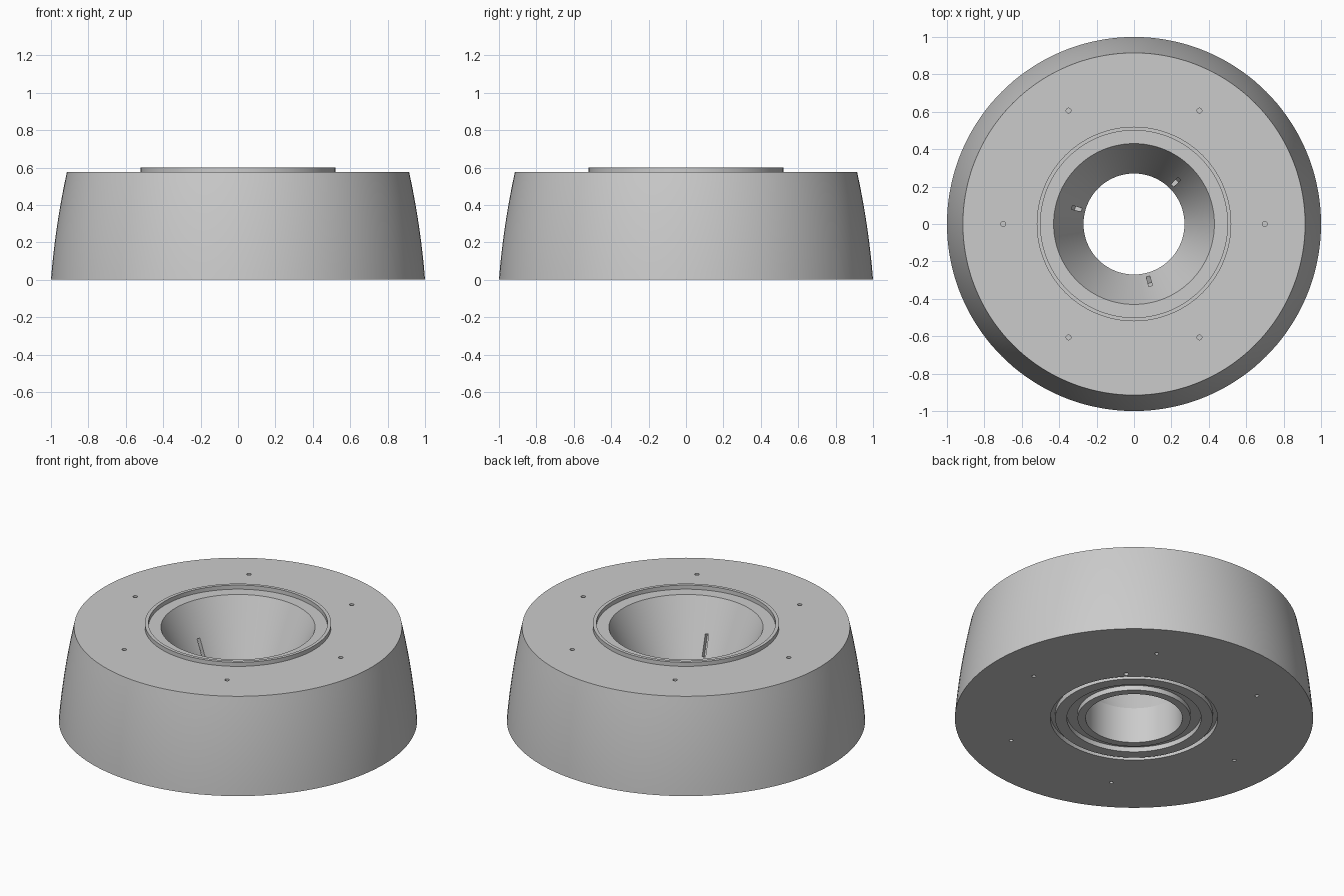
import bpy
import bmesh
from math import cos, sin, pi, radians
from mathutils import Matrix, Vector

cube = bpy.data.objects.get("Cube")
if cube:
    bpy.data.objects.remove(cube, do_unlink=True)

GREY = (0.6, 0.6, 0.6, 1.0)
steel = bpy.data.materials.new("machined grey")
steel.use_nodes = True
steel.diffuse_color = GREY
steel.node_tree.nodes["Principled BSDF"].inputs["Base Color"].default_value = GREY

HEIGHT, TOP = 0.6, 0.575
BORE, MOUTH, THROAT = 0.27, 0.43, 0.22


def make_object(name, bm):
    bmesh.ops.recalc_face_normals(bm, faces=bm.faces)
    mesh = bpy.data.meshes.new(name)
    bm.to_mesh(mesh)
    bm.free()
    mesh.materials.append(steel)
    obj = bpy.data.objects.new(name, mesh)
    bpy.context.collection.objects.link(obj)
    return obj


def lathe(name, profile, steps=144):
    """Turn a closed (radius, height) profile about the z axis."""
    bm = bmesh.new()
    verts = [bm.verts.new((r, 0, z)) for r, z in profile]
    edges = [bm.edges.new((verts[i - 1], verts[i])) for i in range(len(verts))]
    bmesh.ops.spin(bm, geom=verts + edges, cent=(0, 0, 0), axis=(0, 0, 1),
                   angle=2 * pi, steps=steps, use_duplicate=False)
    bmesh.ops.remove_doubles(bm, verts=bm.verts, dist=1e-5)
    return make_object(name, bm)


def add_drill(bm, radius, angle, z, size, depth):
    """Small vertical drill centred on a bolt circle."""
    place = Matrix.Translation((radius * cos(angle), radius * sin(angle), z))
    bmesh.ops.create_cone(bm, cap_ends=True, segments=24, radius1=size,
                          radius2=size, depth=depth, matrix=place)


# Barrel wall, narrowing towards the top
wall = []
for i in range(13):
    t = i / 12
    wall.append((1 - 0.045 * t - 0.04 * t * t, TOP * t))

# Raised lip, conical mouth and straight bore
inside = [(0.52, TOP), (0.52, HEIGHT), (0.50, HEIGHT), (0.50, TOP),
          (MOUTH, TOP), (BORE, THROAT), (BORE, 0)]

# Two seal grooves in the underside
grooves = []
for inner, outer, depth in ((0.315, 0.375, 0.03), (0.44, 0.467, 0.03)):
    grooves += [(inner, 0), (inner, depth), (outer, depth), (outer, 0)]

body = lathe("ring_body", wall + inside + grooves)

# Bolt holes above and below, plus one locating hole
bm = bmesh.new()
for k in range(6):
    add_drill(bm, 0.70, k * pi / 3, TOP, 0.013, 0.16)
    add_drill(bm, 0.73, k * pi / 3, 0, 0.011, 0.16)
add_drill(bm, 0.495, radians(45), 0, 0.014, 0.16)

# Three narrow slots in the conical mouth
low, high = Vector((0.29, 0, 0.264)), Vector((0.343, 0, 0.382))
lean = (high - low).normalized()
side = Vector((0, 1, 0))
out = side.cross(lean)
frame = Matrix((out, side, lean)).transposed().to_4x4()
for k in range(3):
    place = (Matrix.Rotation(radians(45 + 120 * k), 4, "Z")
             @ Matrix.Translation((low + high) / 2) @ frame
             @ Matrix.Diagonal((0.08, 0.02, (high - low).length, 1)))
    bmesh.ops.create_cube(bm, size=1, matrix=place)
cutter = make_object("hole_cutter", bm)
cutter.hide_render = True

# Cut the holes, keep the result and drop the cutter
cut = body.modifiers.new("holes", "BOOLEAN")
cut.operation = "DIFFERENCE"
cut.solver = "EXACT"
cut.object = cutter
bpy.context.view_layer.objects.active = body
bpy.ops.object.select_all(action="DESELECT")
body.select_set(True)
bpy.ops.object.modifier_apply(modifier=cut.name)
bpy.data.objects.remove(cutter, do_unlink=True)
bpy.ops.object.shade_smooth_by_angle(angle=radians(20))
